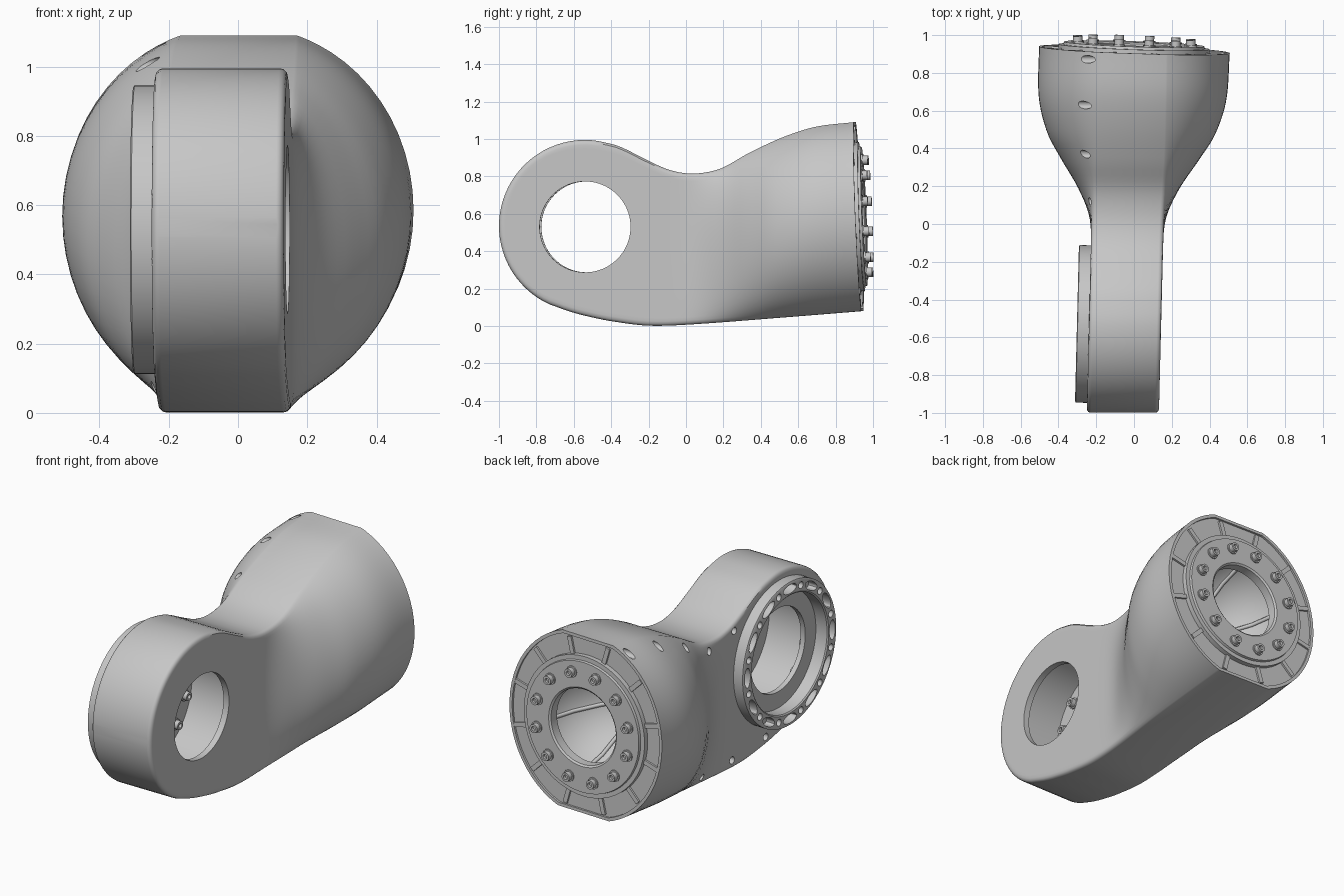
import bpy, bmesh
from math import sin, cos, pi, hypot, sqrt
from mathutils import Matrix, Vector

if "Cube" in bpy.data.objects:
    bpy.data.objects.remove(bpy.data.objects["Cube"], do_unlink=True)

grey = bpy.data.materials.new("machined_grey")
grey.use_nodes = True
grey.diffuse_color = (0.57, 0.57, 0.57, 1)
grey.node_tree.nodes["Principled BSDF"].inputs["Base Color"].default_value = (0.57, 0.57, 0.57, 1)


def finish(name, bm, matrix=Matrix()):
    bmesh.ops.recalc_face_normals(bm, faces=bm.faces)
    mesh = bpy.data.meshes.new(name)
    bm.to_mesh(mesh)
    bm.free()
    mesh.transform(matrix)
    mesh.materials.append(grey)
    obj = bpy.data.objects.new(name, mesh)
    bpy.context.collection.objects.link(obj)
    return obj


def smooth(obj):
    bpy.ops.object.select_all(action='DESELECT')
    obj.select_set(True)
    bpy.context.view_layer.objects.active = obj
    bpy.ops.object.shade_smooth_by_angle(angle=0.6)


def cut(obj, cutters):
    for c in cutters:
        mod = obj.modifiers.new("cut", 'BOOLEAN')
        mod.operation, mod.solver, mod.object = 'DIFFERENCE', 'EXACT', c
    deps = bpy.context.evaluated_depsgraph_get()
    mesh = bpy.data.meshes.new_from_object(obj.evaluated_get(deps))
    obj.modifiers.clear()
    obj.data = mesh
    for c in cutters:
        bpy.data.objects.remove(c, do_unlink=True)


def lathe(bm, profile, segs, closed=False, matrix=Matrix()):
    """Revolve (radius, height) points around local z."""
    rings = []
    for r, z in profile:
        if r == 0:
            rings.append([bm.verts.new(matrix @ Vector((0, 0, z)))] * segs)
        else:
            rings.append([bm.verts.new(matrix @ Vector((r * cos(2 * pi * i / segs), r * sin(2 * pi * i / segs), z)))
                          for i in range(segs)])
    pairs = list(zip(rings, rings[1:])) + ([(rings[-1], rings[0])] if closed else [])
    for a, b in pairs:
        for i in range(segs):
            j = (i + 1) % segs
            bm.faces.new(list(dict.fromkeys((a[i], a[j], b[j], b[i]))))


def lathed(name, profile, segs, matrix, closed=False):
    bm = bmesh.new()
    lathe(bm, profile, segs, closed)
    return finish(name, bm, matrix)


def rod(radius, low, high):
    return [(0, low), (radius, low), (radius, high), (0, high)]


def curve_at(points, y):
    """Smooth interpolation through (y, value) points."""
    n = len(points)
    k = max(i for i in range(n - 1) if i == 0 or points[i][0] <= y)

    def slope(i):
        a, b = points[max(i - 1, 0)], points[min(i + 1, n - 1)]
        return (b[1] - a[1]) / (b[0] - a[0])
    (y0, v0), (y1, v1) = points[k], points[k + 1]
    w = y1 - y0
    s = min(max((y - y0) / w, 0), 1)
    return (v0 * (1 + 2 * s) * (1 - s) ** 2 + v1 * s * s * (3 - 2 * s)
            + w * slope(k) * s * (1 - s) ** 2 - w * slope(k + 1) * s * s * (1 - s))


# Arm outline: top edge, bottom edge and sideways flare along y
TOP = [(-.7, .966), (-.54, .995), (-.4, .974), (-.33, .949), (-.22, .893), (-.09, .835), (.035, .815),
       (.18, .84), (.34, .925), (.53, 1.01), (.71, 1.065), (.923, 1.09)]
BOTTOM = [(-.8, .156), (-.7, .106), (-.6, .071), (-.5, .046), (-.4, .026), (-.2, .002),
          (.05, .01), (.5, .045), (.923, .08)]
FLARE = [(-.54, 0), (-.13, 0), (.03, .012), (.185, .08), (.344, .185), (.476, .265), (.66, .322), (.923, .338)]
EYE_Y, EYE_Z, EYE_R, BACK = -.54, .535, .46, .923
LOW_JOINT = -.7
ROWS = 28


def section(y):
    arc = sqrt(max(EYE_R ** 2 - (y - EYE_Y) ** 2, 0))
    top = EYE_Z + arc if y < EYE_Y else curve_at(TOP, y)
    low = EYE_Z - arc if y < LOW_JOINT else curve_at(BOTTOM, y)
    flare = max(curve_at(FLARE, y), 0)
    h, mid = (top - low) / 2, (top + low) / 2
    right = .157 + y * (.025 if y < 0 else .013)
    left = -.225 + y * (.025 if y < 0 else .065)
    fillet = .022 * (1 - flare / .34) ** 2 + .0005
    tilt = max(0, (y - .2) / (BACK - .2))
    sides = ([], [])
    for i in range(ROWS + 1):
        t = sin(pi * (i / ROWS - .5))
        z = mid + h * t
        bulge = (sqrt(.53 ** 2 - (.505 * t) ** 2) - .16) / .37
        round_edge = y < (EYE_Y if z > EYE_Z else LOW_JOINT)
        edge = EYE_R - hypot(y - EYE_Y, z - EYE_Z) if round_edge else h * (1 - abs(t))
        u = min(max(1 - edge / fillet, 0), 1)
        out = flare * bulge - fillet * (1 - sqrt(1 - u * u))
        for side, x in zip(sides, (right + out, left - out)):
            side.append(Vector((x, y - tilt * (.035 * x + .04 * (z - .585)), z)))
    return sides[0] + sides[1][::-1]


# Main arm body, lofted from the round eye to the round flange
stations = [EYE_Y - EYE_R * cos(.06 + (pi / 2 - .06) * i / 18) for i in range(18)]
stations += [EYE_Y + (BACK - EYE_Y) * i / 44 for i in range(45)]
bm = bmesh.new()
loops = [[bm.verts.new(p) for p in section(y)] for y in stations]
for a, b in zip(loops, loops[1:]):
    for i in range(len(a)):
        j = (i + 1) % len(a)
        bm.faces.new((a[i], a[j], b[j], b[i]))
bm.faces.new(loops[0])
bm.faces.new(loops[-1])
body = finish("arm_body", bm)

# Local frames: z points out of the flange and out of the bearing side
flange = Matrix.Translation((0, BACK, .585)) @ Vector((.035, 1, .04)).to_track_quat('Z', 'Y').to_matrix().to_4x4()
bearing = Matrix.Translation((-.238, -.53, .53)) @ Vector((-1, .025, 0)).to_track_quat('Z', 'Y').to_matrix().to_4x4()

# Shallow recess behind the flange rim, following the flange outline
bm = bmesh.new()
centre = Vector((0, BACK, .585))
rim = [centre + (p - centre) * .965 for p in section(BACK)]
normal = flange.to_3x3() @ Vector((0, 0, 1))
near, far = [[bm.verts.new(p + normal * d) for p in rim] for d in (-.012, .03)]
for i in range(len(rim)):
    j = (i + 1) % len(rim)
    bm.faces.new((near[i], near[j], far[j], far[i]))
bm.faces.new(near)
bm.faces.new(far)
recess = finish("recess_cutter", bm)

# Domed cavity, hollow eye chamber with its openings, and small side screw holes
DOME = [(.34, -.01), (.33, -.12), (.28, -.25), (.18, -.37), (0, -.45)]
cavity = lathed("cavity_cutter", [(0, .05), (.34, .05)] + DOME, 48, flange)
bore = lathed("bore_cutter", [(0, .1), (.34, .1), (.34, -.015), (.243, -.015), (.243, -.045), (.37, -.045),
                              (.37, -.345), (.243, -.345), (.243, -.6), (0, -.6)], 80, bearing)
bm = bmesh.new()
spots = [(y, curve_at(TOP, y) - d) for y, d in ((.872, .035), (.63, .038), (.37, .042), (.12, .05), (-.12, .045))]
spots += [(y, curve_at(BOTTOM, y) + .05) for y in (-.4, -.1, .2, .5)]
for y, z in spots:
    lathe(bm, rod(.021, -.7, -.18), 16,
          matrix=Matrix.Translation((0, y, z)) @ Matrix.Rotation(pi / 2, 4, 'Y'))
holes = finish("screw_hole_cutter", bm)
cut(body, [recess, cavity, bore, holes])
smooth(body)

# Bearing ring with alternating slots and round holes
ring = lathed("bearing_ring", [(.338, -.03), (.417, -.03), (.417, .06), (.41, .064), (.345, .064), (.338, .058)],
              96, bearing, closed=True)
bm = bmesh.new()
for i in range(24):
    place = Matrix.Rotation(2 * pi * i / 24, 4, 'Z') @ Matrix.Translation((.378, 0, 0))
    if i % 2:
        lathe(bm, rod(.02, .01, .1), 14, matrix=place)
    else:
        lathe(bm, rod(1, .01, .1), 20, matrix=place @ Matrix.Diagonal((.025, .058, 1, 1)))
cut(ring, [finish("slot_cutter", bm, bearing)])
smooth(ring)

# Flange plate with a central opening
plate = lathed("flange_plate", [(.215, -.03), (.40, -.03), (.40, .016), (.375, .016), (.372, .03),
                                (.225, .03), (.215, .022)], 80, flange, closed=True)
smooth(plate)

# Spokes crossing the recessed flange band
bm = bmesh.new()
for i in range(12):
    spin = Matrix.Rotation(2 * pi * (i + .5) / 12, 4, 'Z')
    bmesh.ops.create_cube(bm, size=1, matrix=spin @ Matrix.Translation((.445, 0, -.009))
                          @ Matrix.Diagonal((.1, .026, .016, 1)))
finish("flange_spokes", bm, flange)

# Socket-head bolts on the flange and inside the eye chamber
HEAD = [(0, 0), (.033, 0), (.033, .008), (.025, .008), (.025, .034), (.013, .034), (.013, .018), (0, .018)]


def bolt_circle(name, radius, matrix):
    bm = bmesh.new()
    for i in range(12):
        spin = Matrix.Rotation(2 * pi * (i + .5) / 12, 4, 'Z')
        lathe(bm, HEAD, 18, matrix=spin @ Matrix.Translation((radius, 0, 0)))
    smooth(finish(name, bm, matrix))


bolt_circle("flange_bolts", .31, flange @ Matrix.Translation((0, 0, .029)))
bolt_circle("chamber_bolts", .31, bearing @ Matrix.Translation((0, 0, -.045)) @ Matrix.Rotation(pi, 4, 'X'))

# Ribs inside the domed cavity
ribs = bpy.data.curves.new("cavity_ribs", 'CURVE')
ribs.dimensions = '3D'
ribs.bevel_depth = .012
ribs.bevel_resolution = 1
for i in range(6):
    a = 2 * pi * (i + .25) / 6
    spline = ribs.splines.new('POLY')
    spline.points.add(len(DOME) - 1)
    for point, (r, z) in zip(spline.points, DOME):
        point.co = (*(flange @ Vector((r * cos(a), r * sin(a), z))), 1)
ribs.materials.append(grey)
bpy.context.collection.objects.link(bpy.data.objects.new("cavity_ribs", ribs))
